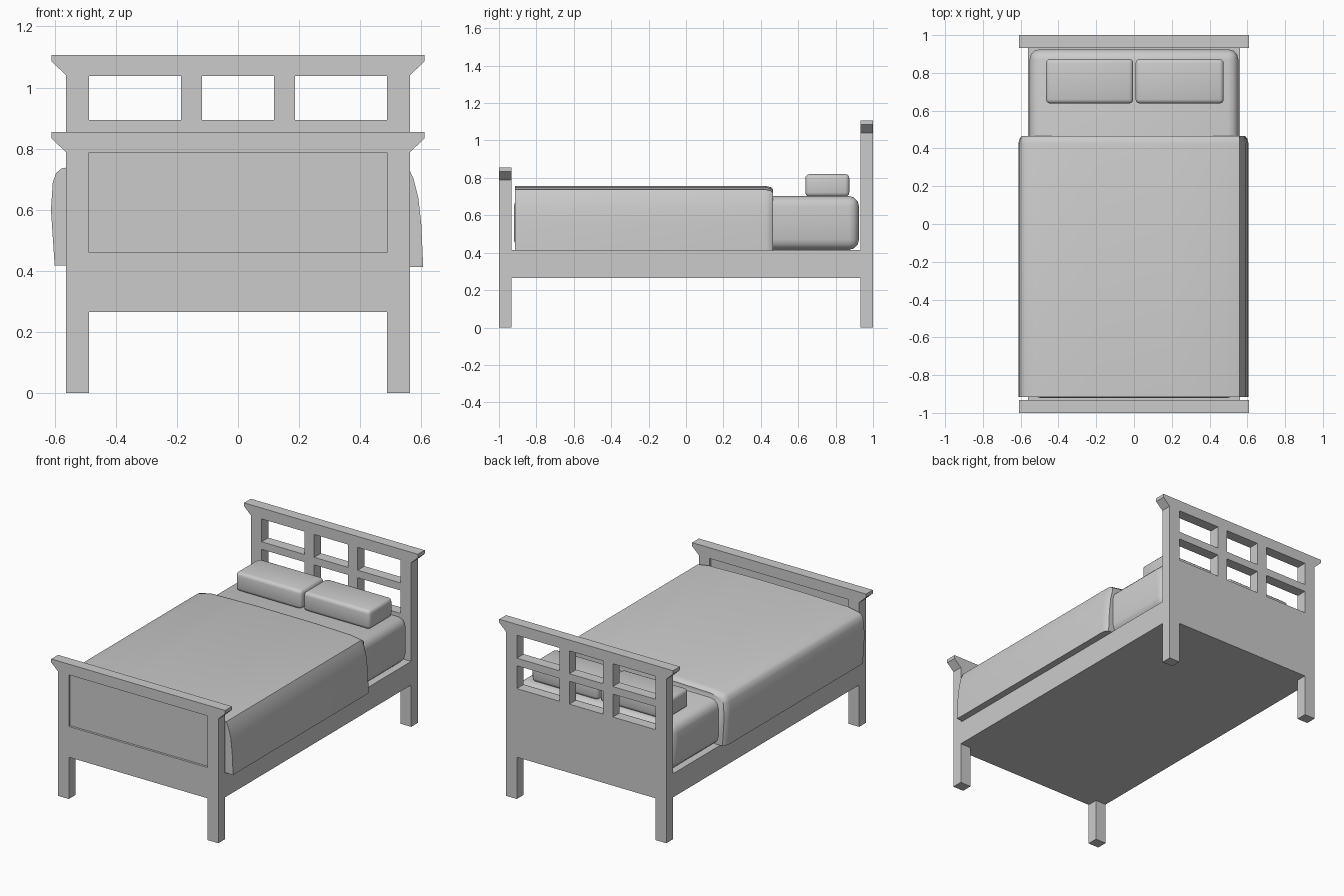
import bpy, bmesh, math

cube = bpy.data.objects.get("Cube")
if cube:
    bpy.data.objects.remove(cube, do_unlink=True)

grey = bpy.data.materials.new("plain_grey")
grey.use_nodes = True
GREY = (0.6, 0.6, 0.6, 1)
grey.diffuse_color = GREY
grey.node_tree.nodes["Principled BSDF"].inputs["Base Color"].default_value = GREY


def select(obj):
    bpy.ops.object.select_all(action="DESELECT")
    obj.select_set(True)
    bpy.context.view_layer.objects.active = obj


def add(name, data):
    obj = bpy.data.objects.new(name, data)
    bpy.context.collection.objects.link(obj)
    data.materials.append(grey)
    return obj


def box(name, x, y, z, bevel=0, segments=2):
    """Box between (min, max) pairs, softly rounded when bevel is given."""
    bm = bmesh.new()
    bmesh.ops.create_cube(bm, size=1)
    for v in bm.verts:
        v.co = [(lo + hi) / 2 + c * (hi - lo) for c, (lo, hi) in zip(v.co, (x, y, z))]
    if bevel:
        bmesh.ops.bevel(bm, geom=bm.edges[:], offset=bevel, segments=segments,
                        profile=0.5, affect="EDGES")
        for f in bm.faces:
            f.smooth = True
    mesh = bpy.data.meshes.new(name)
    bm.to_mesh(mesh)
    bm.free()
    return add(name, mesh)


def board(name, top, y, holes):
    """Bed end: flared cap, two legs and rectangular openings, cut from one slab."""
    half = [(LEG_IN, 0), (POST, 0), (POST, top - 0.067), (CAP, top - 0.022), (CAP, top)]
    half.insert(0, (LEG_IN, RAIL_Z[0]))
    outline = half + [(-px, pz) for px, pz in reversed(half)]
    loops = [outline]
    for (x0, x1), (z0, z1) in holes:
        loops.append([(x0, z0), (x0, z1), (x1, z1), (x1, z0)])
    curve = bpy.data.curves.new(name, "CURVE")
    curve.dimensions = "2D"
    curve.fill_mode = "BOTH"
    curve.extrude = THICK / 2
    for loop in loops:
        s = curve.splines.new("POLY")
        s.points.add(len(loop) - 1)
        for p, (px, pz) in zip(s.points, loop):
            p.co = (px, pz, 0, 1)
        s.use_cyclic_u = True
    obj = add(name, curve)
    obj.rotation_euler.x = math.pi / 2
    obj.location.y = y
    select(obj)
    bpy.ops.object.convert(target="MESH")
    bpy.ops.object.transform_apply(location=True, rotation=True, scale=True)
    mesh = bpy.context.object.data
    bm = bmesh.new()
    bm.from_mesh(mesh)
    bmesh.ops.remove_doubles(bm, verts=bm.verts[:], dist=0.0001)
    bmesh.ops.dissolve_limit(bm, angle_limit=0.01, verts=bm.verts[:], edges=bm.edges[:])
    bmesh.ops.recalc_face_normals(bm, faces=bm.faces[:])
    for f in bm.faces:
        f.smooth = False
    bm.to_mesh(mesh)
    bm.free()


LEG_IN, POST, CAP, THICK = 0.487, 0.562, 0.61, 0.068
RAIL_Z = (0.265, 0.415)
END_Y = 1 - THICK / 2

# Headboard with two rows of three openings
columns = [(-LEG_IN, -0.187), (-0.118, 0.118), (0.187, LEG_IN)]
rows = [(0.70, 0.845), (0.893, 1.038)]
board("headboard", 1.107, END_Y, [(c, r) for c in columns for r in rows])

# Footboard with a panel set back on both sides
panel_z = (0.46, 0.787)
board("footboard", 0.855, -END_Y, [((-LEG_IN, LEG_IN), panel_z)])
box("footboard_panel", (-LEG_IN, LEG_IN), (-END_Y - 0.02, -END_Y + 0.02), panel_z)

# Base and bedding
inner = 1 - THICK
box("bed_base", (-POST, POST), (-inner, inner), RAIL_Z)
box("mattress", (-0.553, 0.553), (-0.92, 0.925), (0.415, 0.703), 0.055, 3)
for name, x in (("right_pillow", (-0.466, -0.004)), ("left_pillow", (0.008, 0.475))):
    box(name, x, (0.638, 0.873), (0.70, 0.82), 0.022, 3)

# Blanket: a draped cross-section carried along the bed, tucked in at its open end
drape = [(-0.55, 0.418), (-0.6, 0.418), (-0.612, 0.6), (-0.606, 0.69), (-0.595, 0.72),
         (-0.578, 0.735), (-0.5, 0.75), (-0.2, 0.757), (0.2, 0.757), (0.48, 0.75),
         (0.558, 0.737), (0.575, 0.7), (0.59, 0.64), (0.6, 0.55), (0.606, 0.412),
         (0.55, 0.412)]
stations = [(-0.915, 0), (0.425, 0), (0.452, 0.006), (0.466, 0.018)]
bm = bmesh.new()
rings = []
for y, tuck in stations:
    rings.append([bm.verts.new((x - math.copysign(tuck, x) if abs(x) > 0.57 else x, y,
                                z - tuck if z > 0.7 else z)) for x, z in drape])
n = len(drape)
for a, b in zip(rings, rings[1:]):
    for i in range(n):
        j = (i + 1) % n
        bm.faces.new((a[i], a[j], b[j], b[i]))
bm.faces.new(rings[0])
bm.faces.new(rings[-1])
bmesh.ops.recalc_face_normals(bm, faces=bm.faces[:])
mesh = bpy.data.meshes.new("blanket")
bm.to_mesh(mesh)
bm.free()
select(add("blanket", mesh))
bpy.ops.object.shade_smooth_by_angle(angle=math.radians(40))
